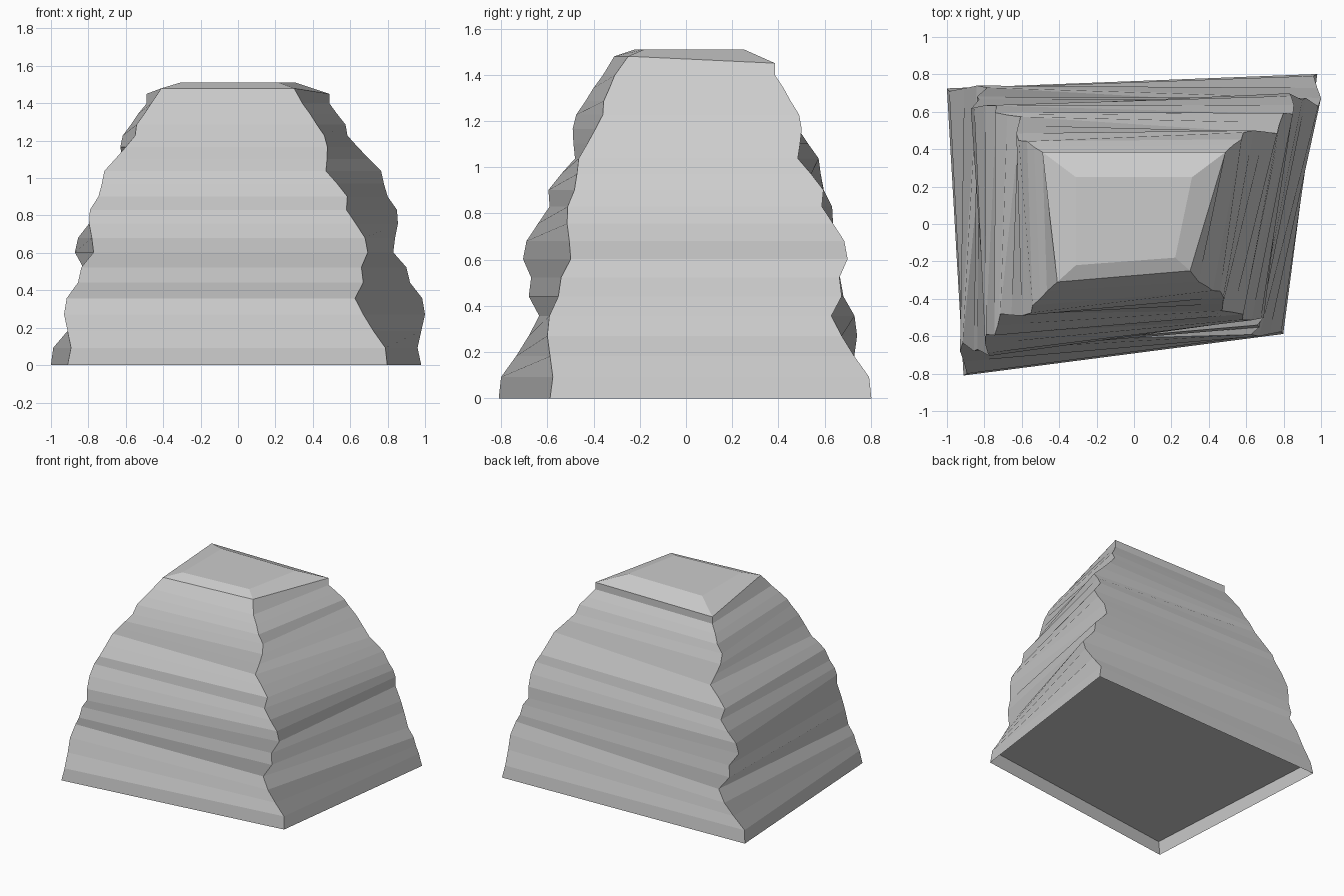
import bpy
import bmesh

old = bpy.data.objects.get("Cube")
if old:
    bpy.data.objects.remove(old, do_unlink=True)

stone = bpy.data.materials.new("light_grey_stone")
stone.use_nodes = True
colour = (0.6, 0.6, 0.6, 1)
stone.diffuse_color = colour
stone.node_tree.nodes["Principled BSDF"].inputs["Base Color"].default_value = colour

# Two weathering profiles: half-widths of the rock from the ground upwards
WAVE_ONE = [.81, .80, .735, .68, .635, .68, .67, .705, .69, .64, .59,
            .595, .54, .48, .487, .49, .475, .435, .4, .36]
WAVE_TWO = [.98, .96, .98, 1, .985, .92, .9, .83, .84, .855, .85,
            .8, .78, .765, .7, .64, .585, .575, .53, .49]
LAST = len(WAVE_ONE) - 1

# Corners: (profile, direction, scale at ground, scale at top) for x, then y
CORNERS = [
    ((WAVE_TWO, -1, .93, .95), (WAVE_ONE, -1, 1, 1)),         # front right
    ((WAVE_ONE, 1, .985, .96), (WAVE_TWO, -1, .60, .63)),     # front left
    ((WAVE_TWO, 1, 1, 1), (WAVE_ONE, 1, .99, 1.07)),          # back left
    ((WAVE_ONE, -1, 1.235, 1.36), (WAVE_TWO, 1, .74, .785)),  # back right
]


def coordinate(rule, level):
    """Follow one profile; the scale drifts mostly near the top."""
    profile, direction, low, high = rule
    blend = (level / LAST) ** 4
    return direction * profile[level] * (low + (high - low) * blend)


def height(level):
    """Layers become gradually thinner towards the top."""
    return 0.0935 * level - 0.00105 * level ** 2


def bridge(bm, lower, upper):
    for i in range(4):
        j = (i + 1) % 4
        bm.faces.new((lower[i], lower[j], upper[j], upper[i]))


bm = bmesh.new()

# Layered walls
rings = []
for level in range(LAST + 1):
    rings.append([bm.verts.new((coordinate(rx, level), coordinate(ry, level), height(level)))
                  for rx, ry in CORNERS])

# Bevelled crown
crown_base = [(-.41, -.31, 1.48), (.30, -.25, 1.48), (.49, .385, 1.45), (-.49, .385, 1.45)]
crown_top = [(-.31, -.22, 1.51), (.22, -.18, 1.51), (.31, .25, 1.51), (-.31, .25, 1.51)]
for outline in (crown_base, crown_top):
    rings.append([bm.verts.new(point) for point in outline])

for lower, upper in zip(rings, rings[1:]):
    bridge(bm, lower, upper)
bm.faces.new(rings[-1])

# Recessed underside
bm.faces.new(list(reversed(rings[1])))

mesh = bpy.data.meshes.new("layered_rock")
bm.to_mesh(mesh)
bm.free()
mesh.materials.append(stone)
rock = bpy.data.objects.new("layered_rock", mesh)
bpy.context.collection.objects.link(rock)
